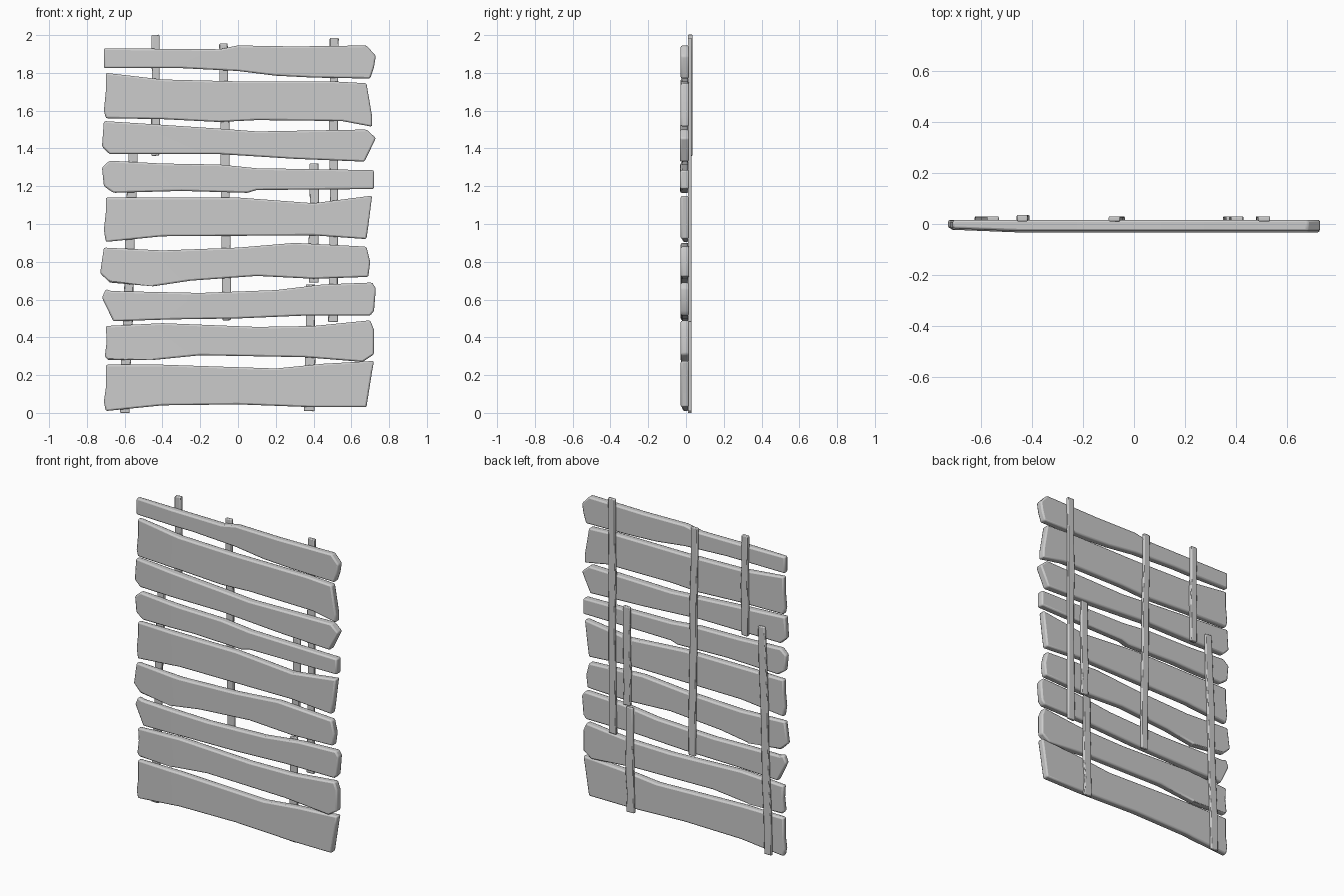
import bpy
import bmesh
import random
from mathutils import Vector

random.seed(4)

default_cube = bpy.data.objects.get("Cube")
if default_cube:
    bpy.data.objects.remove(default_cube, do_unlink=True)

# One weathered grey for the whole panel
GREY = (0.6, 0.6, 0.6, 1)
wood = bpy.data.materials.new("weathered_grey_wood")
wood.use_nodes = True
wood.diffuse_color = GREY
wood.node_tree.nodes["Principled BSDF"].inputs["Base Color"].default_value = GREY

PLANK_BACK = 0.016
TAPER_START = -0.45
TAPER_SLOPE = 0.04


def slab(name, outline, front, back, bevel, taper=False):
    """Extrude an (x, z) outline from front to back and soften its edges."""
    bm = bmesh.new()
    face = bm.faces.new([bm.verts.new((x, front, z)) for x, z in outline])
    extruded = bmesh.ops.extrude_face_region(bm, geom=[face], use_keep_orig=True)
    for item in extruded["geom"]:
        if isinstance(item, bmesh.types.BMVert):
            item.co.y = back

    # Thin the front of the plank towards its right-hand end
    if taper:
        geom = bm.verts[:] + bm.edges[:] + bm.faces[:]
        bmesh.ops.bisect_plane(bm, geom=geom, plane_co=Vector((TAPER_START, 0, 0)),
                               plane_no=Vector((1, 0, 0)))
        for vert in bm.verts:
            if vert.co.x < TAPER_START and vert.co.y < 0:
                vert.co.y += (TAPER_START - vert.co.x) * TAPER_SLOPE
    bmesh.ops.recalc_face_normals(bm, faces=bm.faces)

    mesh = bpy.data.meshes.new(name)
    bm.to_mesh(mesh)
    bm.free()
    mesh.materials.append(wood)
    obj = bpy.data.objects.new(name, mesh)
    bpy.context.collection.objects.link(obj)

    worn_edges = obj.modifiers.new("worn_edges", "BEVEL")
    worn_edges.width = bevel
    worn_edges.segments = 2
    worn_edges.limit_method = "ANGLE"
    worn_edges.angle_limit = 0.6

    bpy.ops.object.select_all(action="DESELECT")
    obj.select_set(True)
    bpy.context.view_layer.objects.active = obj
    bpy.ops.object.shade_smooth_by_angle(angle=0.7)
    return obj


def plank(name, top, right_end, bottom, left_end, front=-0.028):
    """Rough board: top edge left to right, then clockwise round the outline."""
    slab(name, top + right_end + bottom + left_end, front, PLANK_BACK, 0.009, taper=True)


def batten(name, top, bottom, width, back=0.03, steps=6):
    """Slim upright strip with a slightly uneven width."""
    left, right = [], []
    for i in range(steps + 1):
        centre = Vector(top).lerp(Vector(bottom), i / steps)
        half = width / 2 * random.uniform(0.88, 1.08)
        shift = random.uniform(-0.003, 0.003)
        left.append((centre.x + shift - half, centre.y))
        right.append((centre.x + shift + half, centre.y - shift))
    slab(name, left[::-1] + right, PLANK_BACK - 0.006, back, 0.005)


# Horizontal planks, lowest first
plank("bottom_plank",
      top=[(-0.70, 0.255), (-0.4, 0.255), (0.2, 0.235), (0.45, 0.26), (0.72, 0.275)],
      right_end=[(0.71, 0.22), (0.68, 0.03)],
      bottom=[(0.4, 0.03), (0, 0.045), (-0.4, 0.04), (-0.70, 0.01)],
      left_end=[(-0.71, 0.06), (-0.70, 0.13)])
plank("second_plank",
      top=[(-0.70, 0.46), (-0.4, 0.475), (0.1, 0.455), (0.4, 0.46), (0.7, 0.49)],
      right_end=[(0.72, 0.44), (0.72, 0.31), (0.66, 0.27)],
      bottom=[(0.35, 0.295), (-0.2, 0.305), (-0.45, 0.28), (-0.69, 0.28)],
      left_end=[(-0.705, 0.3), (-0.695, 0.38)])
plank("third_plank",
      top=[(-0.70, 0.655), (-0.67, 0.645), (-0.2, 0.635), (0.2, 0.65), (0.45, 0.68), (0.71, 0.69)],
      right_end=[(0.73, 0.66), (0.72, 0.54)],
      bottom=[(0.7, 0.515), (0.35, 0.515), (0, 0.5), (-0.35, 0.495), (-0.66, 0.485)],
      left_end=[(-0.72, 0.61)])
plank("fourth_plank",
      top=[(-0.71, 0.875), (-0.4, 0.86), (0, 0.875), (0.3, 0.9), (0.68, 0.88)],
      right_end=[(0.70, 0.8), (0.69, 0.72)],
      bottom=[(0.4, 0.71), (0.1, 0.725), (-0.25, 0.7), (-0.45, 0.67), (-0.68, 0.69)],
      left_end=[(-0.73, 0.74)])
plank("fifth_plank",
      top=[(-0.70, 1.14), (-0.4, 1.14), (0, 1.14), (0.4, 1.11), (0.71, 1.15)],
      right_end=[(0.69, 0.99), (0.68, 0.92)],
      bottom=[(0.4, 0.94), (-0.4, 0.935), (-0.70, 0.905)],
      left_end=[(-0.71, 0.97), (-0.70, 1.06)])
plank("sixth_plank",
      top=[(-0.68, 1.335), (-0.4, 1.32), (-0.1, 1.315), (0.1, 1.295), (0.72, 1.285)],
      right_end=[(0.72, 1.185)],
      bottom=[(0.1, 1.18), (0.05, 1.165), (-0.3, 1.175), (-0.66, 1.165)],
      left_end=[(-0.71, 1.2), (-0.72, 1.3)], front=-0.031)
plank("seventh_plank",
      top=[(-0.71, 1.545), (-0.4, 1.525), (-0.1, 1.505), (0.1, 1.49), (0.68, 1.5)],
      right_end=[(0.73, 1.455), (0.67, 1.33)],
      bottom=[(0.3, 1.345), (-0.1, 1.37), (-0.68, 1.37)],
      left_end=[(-0.72, 1.41)], front=-0.033)
plank("eighth_plank",
      top=[(-0.70, 1.8), (-0.4, 1.765), (0, 1.755), (0.5, 1.755), (0.68, 1.745)],
      right_end=[(0.71, 1.57), (0.71, 1.515)],
      bottom=[(0.55, 1.545), (0.1, 1.55), (-0.1, 1.54), (-0.4, 1.555), (-0.70, 1.56)],
      left_end=[(-0.71, 1.6), (-0.70, 1.7)])
plank("top_plank",
      top=[(-0.71, 1.93), (-0.1, 1.925), (0, 1.945), (0.3, 1.94), (0.68, 1.945)],
      right_end=[(0.73, 1.89), (0.72, 1.83), (0.70, 1.77)],
      bottom=[(0.4, 1.775), (0.2, 1.785), (0, 1.81), (-0.3, 1.825), (-0.71, 1.825)],
      left_end=[])

# Upright strips across the back
batten("upper_right_batten", (-0.435, 2), (-0.435, 1.36), 0.045, back=0.035)
batten("lower_right_batten", (-0.555, 1.45), (-0.6, 0), 0.05)
batten("middle_batten", (-0.075, 1.955), (-0.06, 0.49), 0.046)
batten("long_left_batten", (0.51, 1.985), (0.505, 0.48), 0.048)
batten("upper_left_batten", (0.405, 1.32), (0.4, 0.69), 0.05)
batten("lower_left_batten", (0.385, 0.68), (0.375, 0.01), 0.053)
